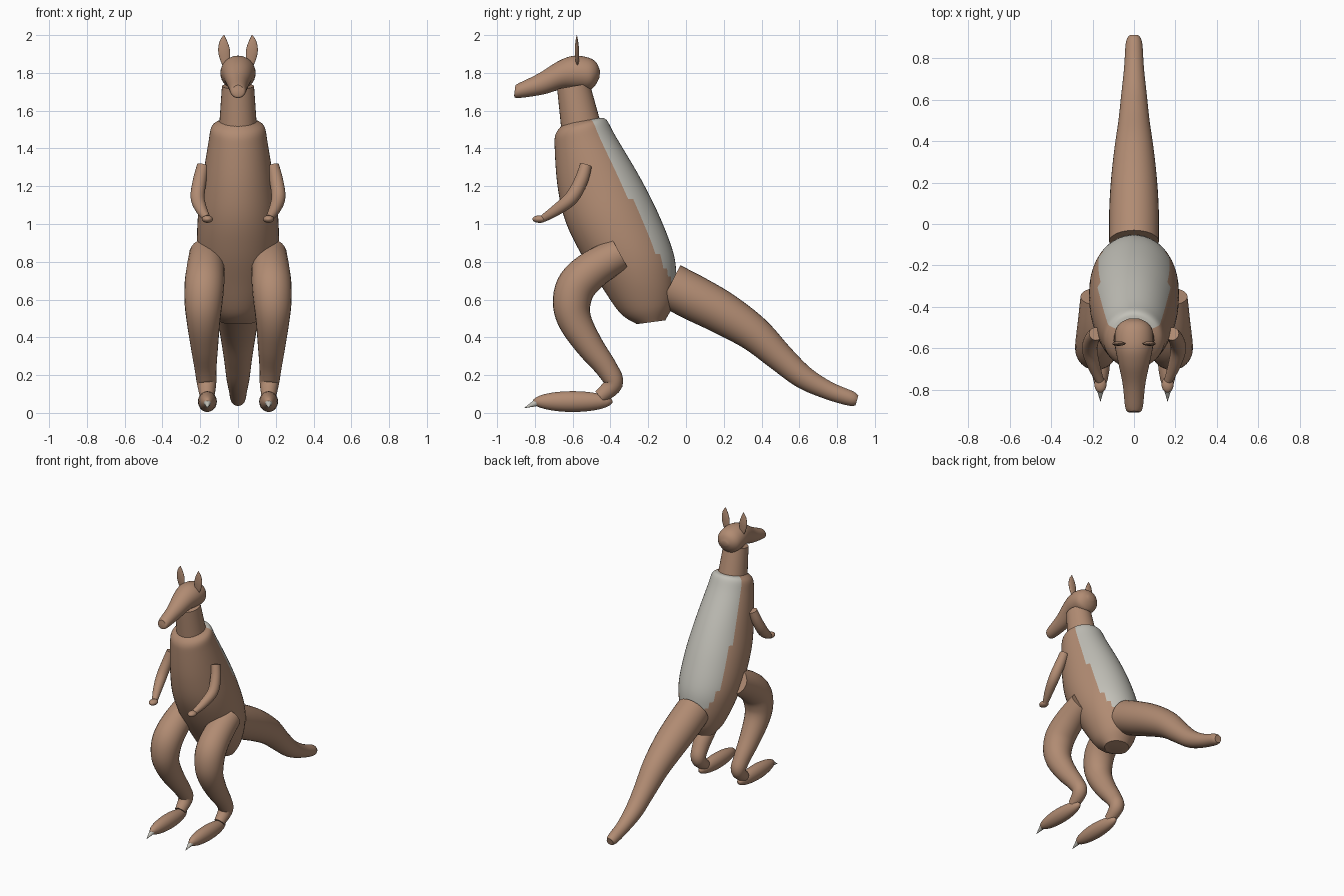
import bpy, bmesh, math
from mathutils import Vector

if "Cube" in bpy.data.objects:
    bpy.data.objects.remove(bpy.data.objects["Cube"])


def material(name, rgb):
    m = bpy.data.materials.new(name)
    m.diffuse_color = (*rgb, 1)
    m.use_nodes = True
    m.node_tree.nodes["Principled BSDF"].inputs["Base Color"].default_value = m.diffuse_color
    return m


BROWN = material("brown fur", (0.44, 0.26, 0.17))
GREY = material("pale grey", (0.54, 0.53, 0.48))


def smooth_rows(rows, steps):
    """Catmull-Rom interpolation of rows of numbers."""
    out = []
    for i in range(len(rows) - 1):
        a, b, c, d = (rows[max(i - 1, 0)], rows[i], rows[i + 1],
                      rows[min(i + 2, len(rows) - 1)])
        for k in range(steps):
            t = k / steps
            out.append([0.5 * (2 * q + (r - p) * t + (2 * p - 5 * q + 4 * r - s) * t * t
                               + (3 * q - p - 3 * r + s) * t ** 3)
                        for p, q, r, s in zip(a, b, c, d)])
    out.append(list(rows[-1]))
    return out


def finish(name, bm, mats):
    bmesh.ops.recalc_face_normals(bm, faces=bm.faces)
    me = bpy.data.meshes.new(name)
    bm.to_mesh(me)
    bm.free()
    ob = bpy.data.objects.new(name, me)
    bpy.context.collection.objects.link(ob)
    for m in mats:
        me.materials.append(m)
    bpy.ops.object.select_all(action='DESELECT')
    ob.select_set(True)
    bpy.context.view_layer.objects.active = ob
    bpy.ops.object.shade_smooth_by_angle(angle=math.radians(40))
    return ob


def loft(name, rings, n, mats):
    """Skin elliptical rings given as (centre, half axis u, half axis v)."""
    bm = bmesh.new()
    loops = []
    for c, u, v in rings:
        angles = [2 * math.pi * k / n for k in range(n)]
        loops.append([bm.verts.new(c + u * math.cos(a) + v * math.sin(a)) for a in angles])
    for a, b in zip(loops, loops[1:]):
        for k in range(n):
            j = (k + 1) % n
            bm.faces.new((a[k], a[j], b[j], b[k]))
    bm.faces.new(loops[0])
    bm.faces.new(loops[-1])
    return finish(name, bm, mats)


def profile_body(name, rows, steps=5, n=32, mats=(BROWN,)):
    """Rows: y, z on one outline, y, z on the other, half width in x."""
    rings = []
    for y1, z1, y2, z2, w in smooth_rows(rows, steps):
        p, q = Vector((0, y1, z1)), Vector((0, y2, z2))
        rings.append(((p + q) / 2, Vector((w, 0, 0)), (q - p) / 2))
    return loft(name, rings, n, mats)


def tube(name, rows, side=1, flat=1.0, steps=5, n=24, mats=(BROWN,)):
    """Rows: x, y, z, radius along a path."""
    rows = smooth_rows(rows, steps)
    pts = [Vector((r[0] * side, r[1], r[2])) for r in rows]
    rings = []
    for i, p in enumerate(pts):
        t = (pts[min(i + 1, len(pts) - 1)] - pts[max(i - 1, 0)]).normalized()
        u = Vector((1, 0, 0))
        u = (u - t * u.dot(t)).normalized()
        rings.append((p, u * rows[i][3], t.cross(u) * rows[i][3] * flat))
    return loft(name, rings, n, mats)


def ellipsoid(name, loc, size):
    bm = bmesh.new()
    bmesh.ops.create_uvsphere(bm, u_segments=24, v_segments=16, radius=1)
    bmesh.ops.scale(bm, vec=size, verts=bm.verts)
    bmesh.ops.translate(bm, vec=loc, verts=bm.verts)
    return finish(name, bm, (BROWN,))


# torso, with a pale back behind a slanted plane
torso = profile_body("torso", [
    (-.655, 1.525, -.455, 1.562, .10), (-.69, 1.475, -.42, 1.55, .14),
    (-.695, 1.40, -.37, 1.46, .157), (-.68, 1.20, -.24, 1.24, .19),
    (-.64, 1.02, -.14, 1.04, .213), (-.56, .85, -.065, .84, .215),
    (-.46, .69, -.052, .70, .19), (-.35, .53, -.065, .58, .14),
    (-.26, .47, -.11, .49, .09)], steps=6, n=48, mats=(BROWN, GREY))
for f in torso.data.polygons:
    if f.center.y > -.5 + .494 * (1.55 - f.center.z) and len(f.vertices) == 4:
        f.material_index = 1

# neck and head
profile_body("neck", [(-.66, 1.50, -.45, 1.53, .10), (-.682, 1.715, -.51, 1.745, .085)],
             steps=1)
profile_body("head", [
    (-.903, 1.735, -.91, 1.68, .028), (-.88, 1.748, -.89, 1.667, .042),
    (-.78, 1.797, -.76, 1.685, .055), (-.68, 1.86, -.65, 1.715, .077),
    (-.60, 1.89, -.57, 1.71, .092), (-.52, 1.882, -.51, 1.71, .09),
    (-.475, 1.855, -.48, 1.735, .066), (-.455, 1.81, -.458, 1.775, .025)])

# tail
tube("tail", [
    (0, -.085, .675, .12), (0, .05, .605, .12), (0, .2, .525, .112), (0, .36, .42, .095),
    (0, .5, .292, .075), (0, .62, .19, .062), (0, .75, .12, .048),
    (0, .87, .077, .04), (0, .905, .066, .027)], n=32)

# paired parts
for s, tag in ((1, "left"), (-1, "right")):
    tube(f"{tag}_ear", [(.062, -.575, 1.83, .014), (.068, -.576, 1.87, .026),
                        (.074, -.577, 1.92, .031), (.077, -.578, 1.965, .021),
                        (.075, -.578, 2.0, .002)], s, flat=.35)
    tube(f"{tag}_arm", [(.185, -.53, 1.31, .032), (.203, -.555, 1.23, .036),
                        (.214, -.605, 1.14, .037), (.193, -.685, 1.075, .03),
                        (.165, -.755, 1.03, .02)], s)
    ellipsoid(f"{tag}_hand", (.162 * s, -.775, 1.026), (.029, .038, .02))
    tube(f"{tag}_leg", [(.17, -.35, .843, .088), (.172, -.48, .768, .1),
                        (.178, -.575, .68, .105), (.183, -.605, .58, .1),
                        (.183, -.585, .48, .088), (.178, -.51, .355, .073),
                        (.172, -.42, .235, .058), (.166, -.385, .155, .051),
                        (.163, -.455, .085, .038)], s)
    ellipsoid(f"{tag}_foot", (.162 * s, -.6, .06), (.05, .212, .055))
    tube(f"{tag}_claw", [(.162, -.79, .055, .02), (.162, -.855, .026, .001)], s,
         steps=1, n=12, mats=(GREY,))
